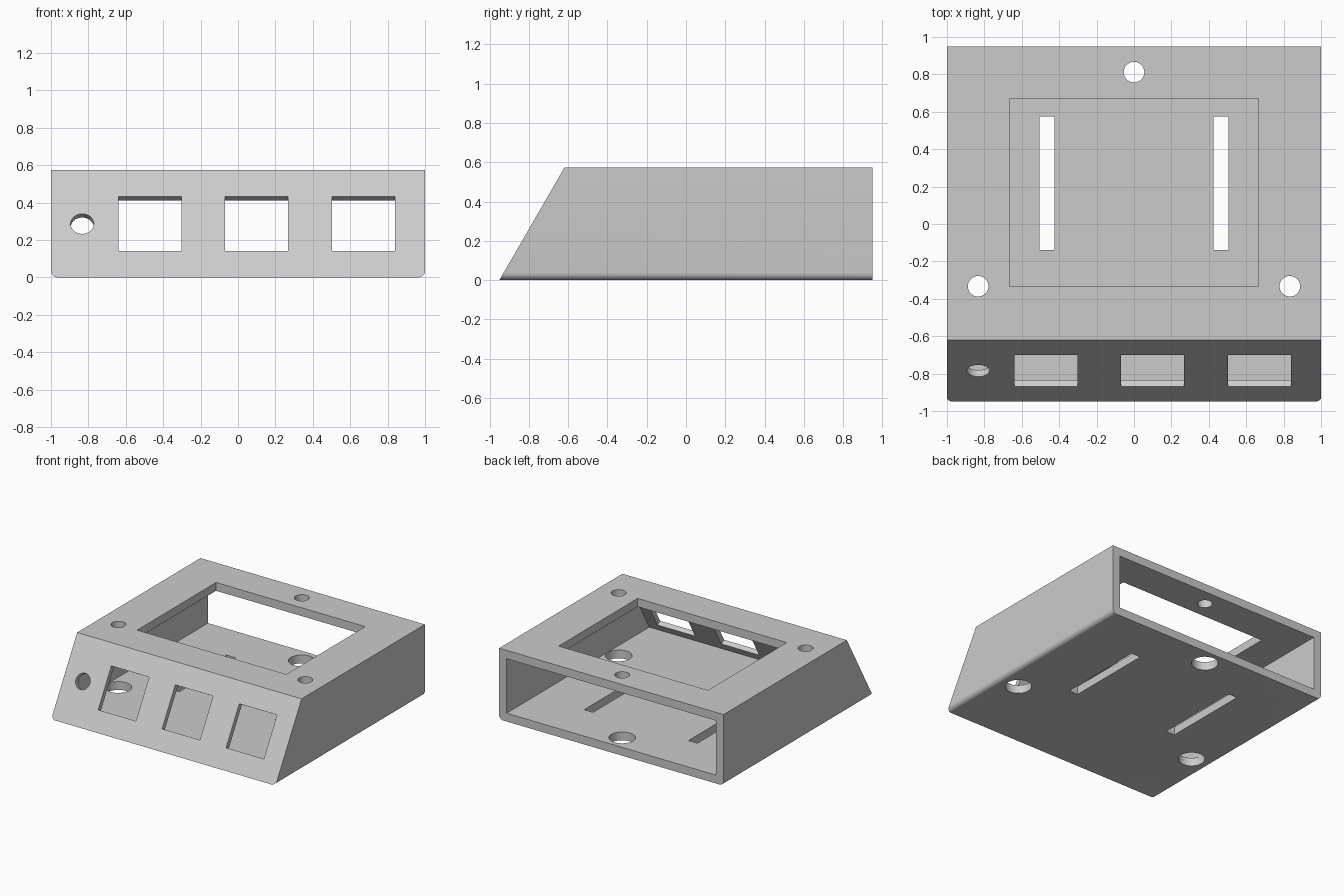
import bpy, bmesh, math
from mathutils import Matrix, Vector

if "Cube" in bpy.data.objects:
    bpy.data.objects.remove(bpy.data.objects["Cube"])

HEIGHT, BACK, WALL, PANEL = 0.573, 0.95, 0.067, 0.04
TILT = math.radians(30)

grey = bpy.data.materials.new("light grey plastic")
grey.use_nodes = True
grey.diffuse_color = (0.6, 0.6, 0.6, 1)
grey.node_tree.nodes["Principled BSDF"].inputs["Base Color"].default_value = (0.6, 0.6, 0.6, 1)


def finish(bm, name):
    bmesh.ops.recalc_face_normals(bm, faces=bm.faces)
    mesh = bpy.data.meshes.new(name)
    bm.to_mesh(mesh)
    bm.free()
    mesh.materials.append(grey)
    obj = bpy.data.objects.new(name, mesh)
    bpy.context.collection.objects.link(obj)
    return obj


def sloped_prism(name, section, front, back):
    """Sweep an x-z section along y, ending in the tilted front plane."""
    bm = bmesh.new()
    near = [bm.verts.new((x, front + z * math.tan(TILT), z)) for x, z in section]
    far = [bm.verts.new((x, back, z)) for x, z in section]
    bm.faces.new(near)
    bm.faces.new(far)
    for i in range(len(section)):
        j = (i + 1) % len(section)
        bm.faces.new((near[i], near[j], far[j], far[i]))
    return finish(bm, name)


def box(name, size, matrix):
    bm = bmesh.new()
    bmesh.ops.create_cube(bm, size=1, matrix=matrix @ Matrix.Diagonal((*size, 1)))
    return finish(bm, name)


def cylinder(name, radius, depth, matrix):
    bm = bmesh.new()
    bmesh.ops.create_cone(bm, cap_ends=True, segments=48, radius1=radius,
                          radius2=radius, depth=depth, matrix=matrix)
    return finish(bm, name)


def at(x, y, z):
    return Matrix.Translation((x, y, z))


def on_panel(x):
    """Frame at mid height of the front panel, local z along its normal."""
    z = HEIGHT / 2
    return at(x, -BACK + z * math.tan(TILT), z) @ Matrix.Rotation(math.radians(60), 4, "X")


# Outer shell section with rounded lower edges
R = 0.036
arc = [(1 - R + R * math.sin(a), R - R * math.cos(a))
       for a in (math.pi / 2 * i / 8 for i in range(9))]
section = arc + [(1, HEIGHT), (-1, HEIGHT)] + [(-x, z) for x, z in reversed(arc)]
case = sloped_prism("enclosure_shell", section, -BACK, BACK)

# Cavity, open at the back
w, low, high = 1 - WALL, WALL, HEIGHT - WALL
cutters = [sloped_prism("cavity_cutter", [(-w, low), (w, low), (w, high), (-w, high)],
                        -BACK + PANEL / math.cos(TILT), BACK + 0.2)]

# Display opening in the top
cutters.append(box("display_cutter", (1.33, 1.005, 0.2), at(0, 0.168, HEIGHT)))

# Strap slots in the floor
for x in (-0.465, 0.465):
    cutters.append(box("slot_cutter", (0.08, 0.715, 0.2), at(x, 0.218, 0)))

# Screw holes: narrow in the top, wide in the floor
for x, y in ((0, 0.812), (-0.833, -0.333), (0.833, -0.333)):
    cutters.append(cylinder("top_hole_cutter", 0.055, 0.2, at(x, y, HEIGHT)))
    cutters.append(cylinder("floor_hole_cutter", 0.098, 0.2, at(x, y, 0)))

# Square ports and round socket through the tilted panel
for x in (-0.47, 0.10, 0.67):
    cutters.append(box("port_cutter", (0.337, 0.335, 0.14), on_panel(x)))
cutters.append(cylinder("socket_cutter", 0.062, 0.14, on_panel(-0.833)))

# Cut everything, then drop the cutters
for c in cutters:
    mod = case.modifiers.new(c.name, "BOOLEAN")
    mod.operation, mod.solver, mod.object = "DIFFERENCE", "EXACT", c
    c.hide_render = True
bpy.context.view_layer.objects.active = case
case.select_set(True)
for mod in list(case.modifiers):
    bpy.ops.object.modifier_apply(modifier=mod.name)
for c in cutters:
    bpy.data.objects.remove(c)
bpy.ops.object.shade_smooth_by_angle(angle=math.radians(30))
